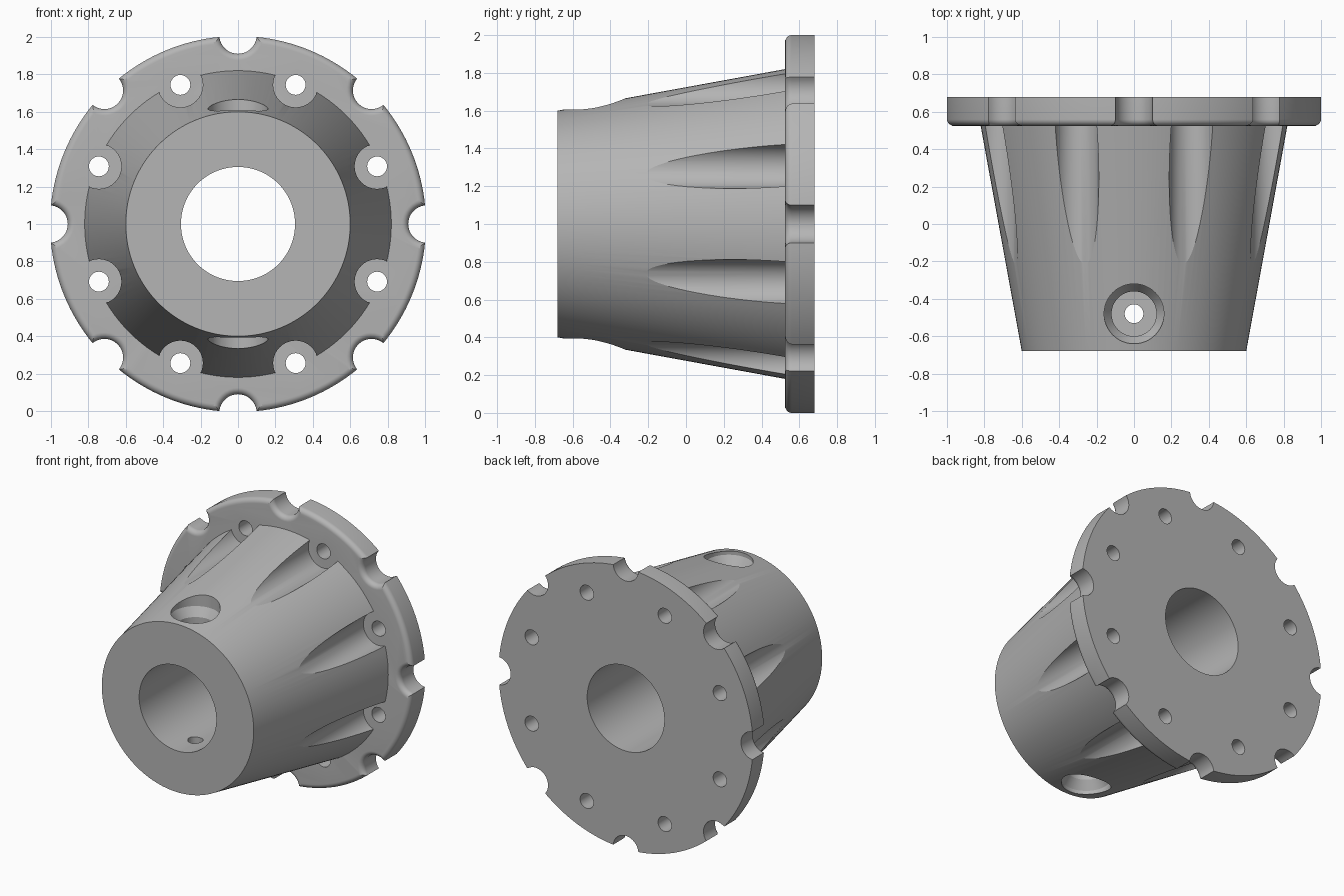
import bpy, bmesh, math
from mathutils import Matrix, Vector

if "Cube" in bpy.data.objects:
    bpy.data.objects.remove(bpy.data.objects["Cube"], do_unlink=True)

CENTRE = Vector((0, 0, 1))
ALONG_Y = Matrix.Translation(CENTRE) @ Matrix.Rotation(-math.pi / 2, 4, 'X')
FRONT, SEAT, BACK = -0.68, 0.525, 0.68
BORE, BOLT_CIRCLE = 0.305, 0.805

steel = bpy.data.materials.new("plain grey")
steel.use_nodes = True
GREY = (0.46, 0.46, 0.46, 1)
steel.diffuse_color = GREY
steel.node_tree.nodes["Principled BSDF"].inputs["Base Color"].default_value = GREY


def finish(name, bm, matrix):
    bmesh.ops.recalc_face_normals(bm, faces=bm.faces)
    mesh = bpy.data.meshes.new(name)
    bm.to_mesh(mesh)
    bm.free()
    mesh.transform(matrix)
    mesh.materials.append(steel)
    obj = bpy.data.objects.new(name, mesh)
    bpy.context.collection.objects.link(obj)
    return obj


def turned(name, profile, segments, matrix=ALONG_Y):
    """Solid of revolution from (radius, height) pairs, capped at both ends."""
    bm = bmesh.new()
    rings = []
    for radius, height in profile:
        rings.append([bm.verts.new((radius * math.cos(t), radius * math.sin(t), height))
                      for t in (math.tau * i / segments for i in range(segments))])
    for low, high in zip(rings, rings[1:]):
        for i in range(segments):
            j = (i + 1) % segments
            bm.faces.new((low[i], low[j], high[j], high[i]))
    bm.faces.new(rings[0])
    bm.faces.new(rings[-1])
    return finish(name, bm, matrix)


def cut(target, cutter):
    mod = target.modifiers.new("cut", 'BOOLEAN')
    mod.operation = 'DIFFERENCE'
    mod.solver = 'EXACT'
    mod.object = cutter
    bpy.ops.object.select_all(action='DESELECT')
    bpy.context.view_layer.objects.active = target
    target.select_set(True)
    bpy.ops.object.modifier_apply(modifier=mod.name)


def discard(cutter):
    bpy.data.objects.remove(cutter, do_unlink=True)


def notched_disc(name, radius, notch_at, notch_radius, count=8):
    """Disc with round edge notches and a rounded front rim."""
    half = math.acos((radius**2 + notch_at**2 - notch_radius**2) / (2 * radius * notch_at))
    swing = math.atan2(radius * math.sin(half), radius * math.cos(half) - notch_at)
    step = math.tau / count
    points = []
    for k in range(count):
        turn = Matrix.Rotation(k * step, 3, 'Z')
        for i in range(17):
            t = math.tau - swing + (2 * swing - math.tau) * i / 16
            points.append(turn @ Vector((notch_at + notch_radius * math.cos(t),
                                         notch_radius * math.sin(t), SEAT)))
        for i in range(1, 16):
            t = half + (step - 2 * half) * i / 16
            points.append(turn @ Vector((radius * math.cos(t), radius * math.sin(t), SEAT)))
    bm = bmesh.new()
    face = bm.faces.new([bm.verts.new(p) for p in points])
    rim = list(face.edges)
    back = bmesh.ops.extrude_face_region(bm, geom=[face], use_keep_orig=True)
    moved = [g for g in back["geom"] if isinstance(g, bmesh.types.BMVert)]
    bmesh.ops.translate(bm, verts=moved, vec=(0, 0, BACK - SEAT))
    bmesh.ops.recalc_face_normals(bm, faces=bm.faces)
    bmesh.ops.bevel(bm, geom=rim, offset=0.035, offset_type='OFFSET', segments=8,
                    profile=0.5, affect='EDGES', clamp_overlap=False)
    return finish(name, bm, ALONG_Y)


# Tapered hub and notched flange
hub = turned("tapered_hub", [(0.6, FRONT), (0.82, SEAT)], 128)
flange = notched_disc("notched_flange", 1.005, 1.01, 0.1)

# Central bore through both parts
bore = turned("bore_cutter", [(BORE, -1), (BORE, 1)], 96)
cut(hub, bore)
cut(flange, bore)
discard(bore)

# Bolt holes in the flange, with clearance scallops along the hub
for k in range(8):
    angle = math.tau * (k + 0.5) / 8
    place = ALONG_Y @ Matrix.Translation((BOLT_CIRCLE * math.cos(angle),
                                          BOLT_CIRCLE * math.sin(angle), 0))
    scallop = turned("scallop_cutter", [(0.12, -1), (0.12, 1)], 64, place)
    cut(hub, scallop)
    discard(scallop)
    hole = turned("bolt_hole_cutter", [(0.053, 0), (0.053, 1)], 40, place)
    cut(flange, hole)
    discard(hole)

# Stepped cross holes through the top and bottom of the hub
for flip in (0, math.pi):
    place = (Matrix.Translation(CENTRE + Vector((0, -0.48, 0)))
             @ Matrix.Rotation(flip, 4, 'X'))
    step = turned("cross_hole_cutter", [(0.05, 0.1), (0.05, 0.45), (0.12, 0.45), (0.12, 0.52),
                                        (0.16, 0.58), (0.16, 0.9)], 48, place)
    cut(hub, step)
    discard(step)

# Smooth round surfaces, crisp edges
for part in (hub, flange):
    bpy.ops.object.select_all(action='DESELECT')
    part.select_set(True)
    bpy.context.view_layer.objects.active = part
    bpy.ops.object.shade_smooth_by_angle(angle=math.radians(13))
